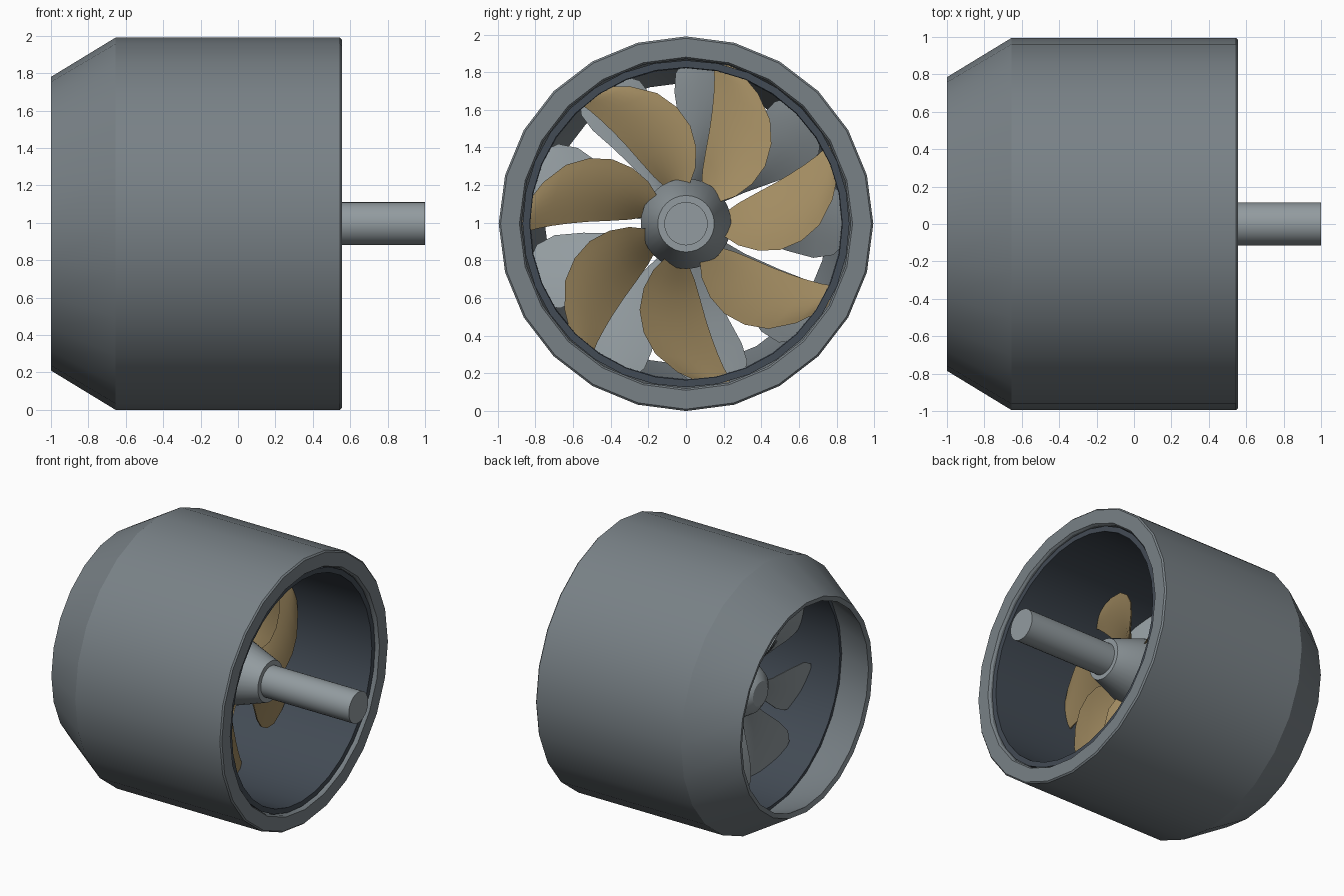
import bpy, bmesh
from math import sin, cos, pi, radians

if "Cube" in bpy.data.objects:
    bpy.data.objects.remove(bpy.data.objects["Cube"])

CZ = 0.995  # height of the shaft axis


def material(name, rgb):
    m = bpy.data.materials.new(name)
    m.diffuse_color = (*rgb, 1)
    m.use_nodes = True
    m.node_tree.nodes["Principled BSDF"].inputs["Base Color"].default_value = m.diffuse_color
    return m


GUNMETAL = material("gunmetal", (0.19, 0.22, 0.24))
LINER = material("dark_liner", (0.055, 0.07, 0.09))
BRONZE = material("bronze", (0.36, 0.26, 0.12))
STEEL = material("steel", (0.29, 0.33, 0.35))


def finish(name, bm, mat, angle=30):
    bmesh.ops.remove_doubles(bm, verts=bm.verts, dist=1e-5)
    bmesh.ops.recalc_face_normals(bm, faces=bm.faces)
    me = bpy.data.meshes.new(name)
    bm.to_mesh(me)
    bm.free()
    me.materials.append(mat)
    ob = bpy.data.objects.new(name, me)
    bpy.context.collection.objects.link(ob)
    bpy.ops.object.select_all(action='DESELECT')
    ob.select_set(True)
    bpy.context.view_layer.objects.active = ob
    bpy.ops.object.shade_smooth_by_angle(angle=radians(angle))
    return ob


def lathe(name, profile, mat, sides, closed=False):
    """Revolve (x, radius) points about the shaft axis."""
    bm = bmesh.new()
    rings = [[bm.verts.new((x, r * sin(2 * pi * i / sides), CZ + r * cos(2 * pi * i / sides)))
              for i in range(sides)] for x, r in profile]
    pairs = list(zip(rings, rings[1:]))
    if closed:
        pairs.append((rings[-1], rings[0]))
    else:
        bm.faces.new(rings[0])
        bm.faces.new(rings[-1])
    for a, b in pairs:
        for i in range(sides):
            j = (i + 1) % sides
            bm.faces.new((a[i], a[j], b[j], b[i]))
    return finish(name, bm, mat)


def blade_row(name, count, sections, x_of, thick, mat, steps=8):
    """Ring of blades; sections are (radius, start angle, end angle) in degrees."""
    bm = bmesh.new()
    for k in range(count):
        turn = 360 * k / count
        grids = []
        for side in (-1, 1):
            grid = []
            for r, a0, a1 in sections:
                row = []
                for s in range(steps + 1):
                    t = s / steps
                    a = a0 + (a1 - a0) * t
                    w = thick * (0.25 + 0.75 * sin(pi * t))
                    p = radians(a + turn)
                    row.append(bm.verts.new((x_of(a) + side * w / 2, r * sin(p), CZ + r * cos(p))))
                grid.append(row)
            for u, v in zip(grid, grid[1:]):
                for s in range(steps):
                    bm.faces.new((u[s], u[s + 1], v[s + 1], v[s]))
            # outline of this skin, used to close the edge
            grids.append(grid[0] + [g[-1] for g in grid[1:]] + grid[-1][-2::-1]
                         + [g[0] for g in grid[-2:0:-1]])
        a, b = grids
        for i in range(len(a)):
            j = (i + 1) % len(a)
            bm.faces.new((a[i], a[j], b[j], b[i]))
    return finish(name, bm, mat, 40)


# outer duct with tapered nozzle
lathe("duct", [(-1, 0.785), (-0.655, 0.995), (0.545, 0.995), (0.555, 0.985), (0.555, 0.885),
               (0.54, 0.875), (-0.65, 0.865), (-0.99, 0.75)], GUNMETAL, 24, True)
# dark inner liner
lathe("liner", [(-0.7, 0.86), (0.53, 0.868), (0.53, 0.83), (-0.7, 0.825)], LINER, 32, True)

# hub and drive shaft
lathe("hub", [(-0.62, 0.09), (-0.58, 0.15), (-0.48, 0.21), (-0.36, 0.24), (0.0, 0.24),
              (0.27, 0.15)], STEEL, 32)
lathe("shaft", [(0.2, 0.115), (1.0, 0.115)], STEEL, 32)

# bronze rotor, seven skewed blades
blade_row("rotor_blades", 7,
          [(0.2, 24, 56), (0.3, 17, 61), (0.41, 15, 59), (0.52, 14, 54), (0.62, 13, 47),
           (0.71, 12, 39), (0.79, 11, 29), (0.845, 10, 21), (0.875, 10, 17)],
          lambda a: -0.12 + 0.004 * (a - 12), 0.035, BRONZE)
# grey stator, nine vanes with opposite pitch
blade_row("stator_blades", 9,
          [(0.18, -6, 18), (0.35, -3, 22), (0.55, -4, 25), (0.7, -5, 25), (0.8, -4, 22), (0.84, -2, 18)],
          lambda a: -0.42 - 0.005 * (a - 10), 0.03, STEEL)
